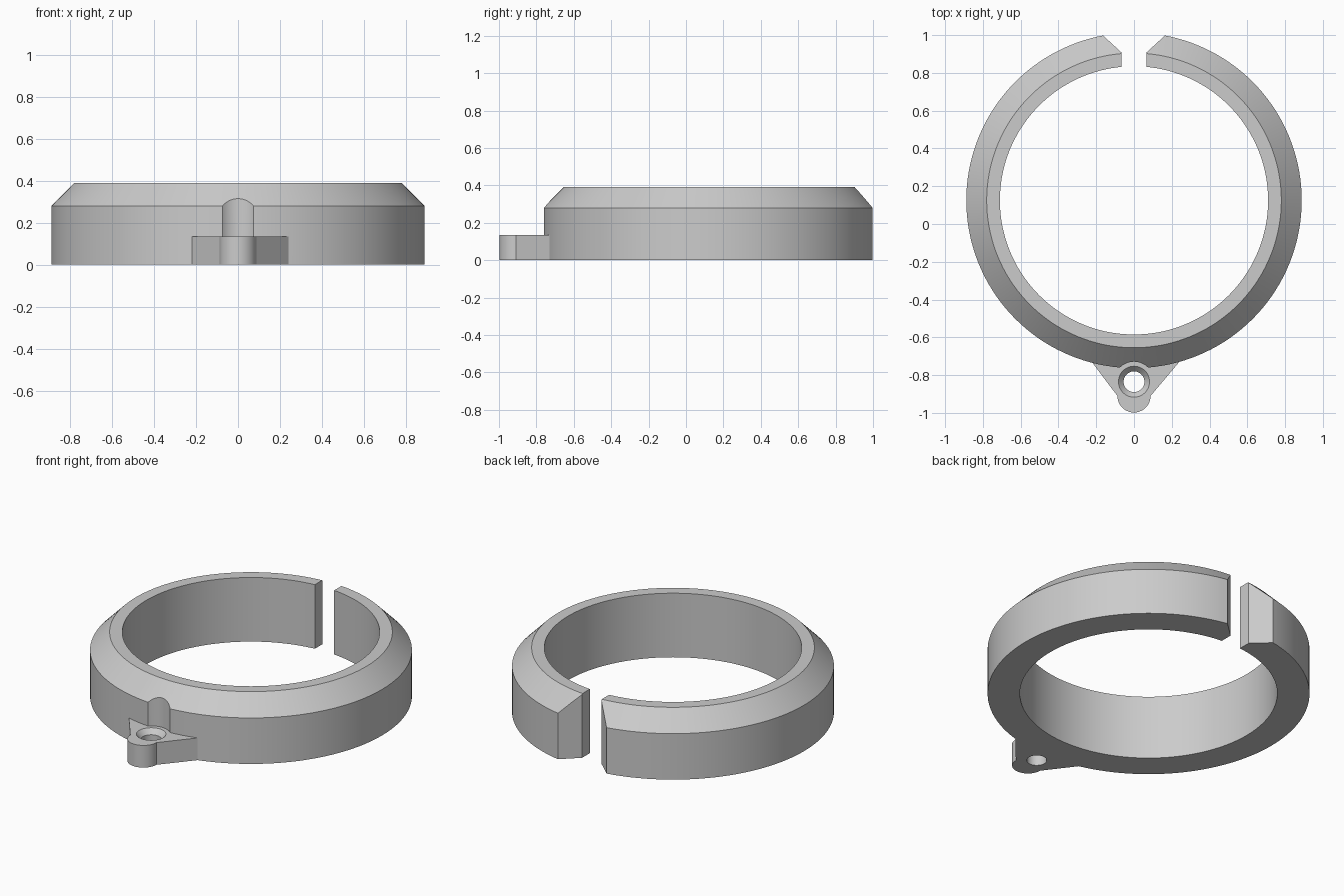
import bpy, bmesh
from math import cos, sin, pi, radians

cube = bpy.data.objects.get("Cube")
if cube:
    bpy.data.objects.remove(cube, do_unlink=True)

grey = bpy.data.materials.new("plain grey")
grey.use_nodes = True
grey.diffuse_color = (0.6, 0.6, 0.6, 1)
grey.node_tree.nodes["Principled BSDF"].inputs["Base Color"].default_value = (0.6, 0.6, 0.6, 1)

RING_Y, HOLE_Y, LUG_TOP = 0.125, -0.835, 0.135


def finish(name, bm):
    bmesh.ops.recalc_face_normals(bm, faces=bm.faces)
    mesh = bpy.data.meshes.new(name)
    bm.to_mesh(mesh)
    bm.free()
    mesh.materials.append(grey)
    obj = bpy.data.objects.new(name, mesh)
    bpy.context.collection.objects.link(obj)
    return obj


def lathe(name, profile, centre_y, steps):
    """Revolve a closed (radius, z) profile about a vertical axis."""
    bm = bmesh.new()
    verts = [bm.verts.new((r, centre_y, z)) for r, z in profile]
    edges = [bm.edges.new((v, verts[i - 1])) for i, v in enumerate(verts)]
    bmesh.ops.spin(bm, geom=verts + edges, cent=(0, centre_y, 0), axis=(0, 0, 1),
                   angle=2 * pi, steps=steps)
    bmesh.ops.remove_doubles(bm, verts=bm.verts, dist=1e-5)
    bmesh.ops.dissolve_degenerate(bm, edges=bm.edges, dist=1e-5)
    return finish(name, bm)


def prism(name, outline, z0, z1):
    bm = bmesh.new()
    face = bm.faces.new([bm.verts.new((x, y, z0)) for x, y in outline])
    top = bmesh.ops.extrude_face_region(bm, geom=[face])["geom"]
    for v in top:
        if isinstance(v, bmesh.types.BMVert):
            v.co.z = z1
    return finish(name, bm)


def combine(target, tool, operation):
    tool.hide_render = True
    mod = target.modifiers.new(operation.lower(), "BOOLEAN")
    mod.operation, mod.object, mod.solver = operation, tool, "EXACT"
    bpy.context.view_layer.objects.active = target
    bpy.ops.object.modifier_apply(modifier=mod.name)
    bpy.data.objects.remove(tool, do_unlink=True)


# Ring with a bevelled upper outer edge
ring = lathe("split_ring", [(0.71, 0), (0.888, 0), (0.888, 0.28), (0.78, 0.39), (0.71, 0.39)],
             RING_Y, 144)

# Gap at the back, flaring outwards
half = [(0.065, 0.6), (0.065, 0.907), (0.275, 1.1)]
gap = half + [(-x, y) for x, y in reversed(half)]
combine(ring, prism("gap_cutter", gap, -0.1, 0.5), "DIFFERENCE")

# Screw head clearance in the front wall
combine(ring, lathe("clearance_cutter", [(0, 0.1), (0.106, 0.1), (0.106, 0.6), (0, 0.6)],
                    HOLE_Y, 48), "DIFFERENCE")

# Mounting lug with a rounded tip
tip = [(0.088 * cos(a), -0.91 + 0.088 * sin(a))
       for a in (pi + pi * i / 20 for i in range(21))]
outline = [(-0.22, -0.735), *tip, (0.24, -0.73), (0.15, -0.66), (-0.15, -0.66)]
combine(ring, prism("lug", outline, 0, LUG_TOP), "UNION")

# Countersunk screw hole
combine(ring, lathe("screw_hole_cutter",
                    [(0, -0.1), (0.055, -0.1), (0.055, LUG_TOP - 0.03),
                     (0.082, LUG_TOP), (0.082, LUG_TOP + 0.01), (0, LUG_TOP + 0.01)],
                    HOLE_Y, 48), "DIFFERENCE")

bpy.ops.object.select_all(action="DESELECT")
ring.select_set(True)
bpy.context.view_layer.objects.active = ring
bpy.ops.object.shade_smooth_by_angle(angle=radians(30))
